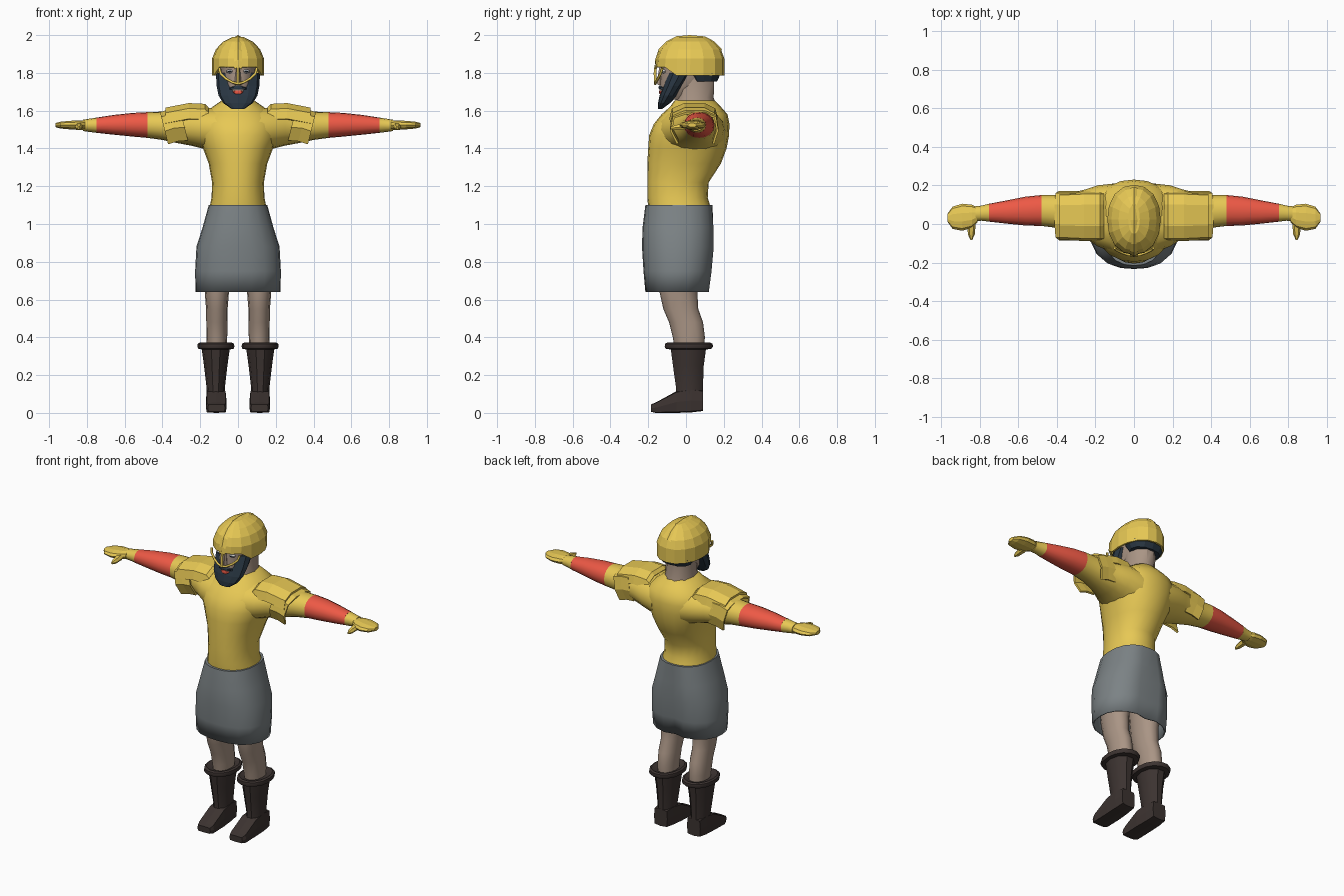
import bpy
from math import cos, sin, pi


def material(name, rgb):
    m = bpy.data.materials.new(name)
    m.diffuse_color = (*rgb, 1)
    return m


YELLOW = material("yellow", (0.80, 0.58, 0.09))
RED = material("red", (0.85, 0.10, 0.06))
SKIN = material("skin", (0.40, 0.30, 0.235))
DARK = material("dark_brown", (0.045, 0.033, 0.030))
NAVY = material("navy", (0.022, 0.037, 0.055))
GREY = material("slate", (0.20, 0.225, 0.235))
WHITE = material("white", (0.75, 0.75, 0.75))


def finish(ob, mat, smooth=True, mirror=False, thick=0):
    ob.data.materials.append(mat)
    if mirror:
        ob.modifiers.new("mirror", 'MIRROR').use_mirror_merge = False
    if thick:
        s = ob.modifiers.new("thickness", 'SOLIDIFY')
        s.thickness, s.offset = thick, -1
    if smooth:
        bpy.ops.object.select_all(action='DESELECT')
        bpy.context.view_layer.objects.active = ob
        ob.select_set(True)
        bpy.ops.object.shade_smooth_by_angle(angle=0.7)
    return ob


def mesh(name, verts, faces):
    me = bpy.data.meshes.new(name)
    me.from_pydata(verts, [], faces)
    import bmesh
    bm = bmesh.new()
    bm.from_mesh(me)
    bmesh.ops.recalc_face_normals(bm, faces=bm.faces)
    bm.to_mesh(me)
    bm.free()
    ob = bpy.data.objects.new(name, me)
    bpy.context.collection.objects.link(ob)
    return ob


def loft(name, mat, axis, rings, n=16, power=2.2, caps=(True, True), tweak=None, **kw):
    """Rings are (position, u_min, u_max, v_min, v_max) across the given axis."""
    verts = []
    for p, u0, u1, v0, v1 in rings:
        for i in range(n):
            a = 2 * pi * i / n
            c, s = cos(a), sin(a)
            r = (abs(c) ** power + abs(s) ** power) ** (-1 / power)
            u = (u0 + u1) / 2 + (u1 - u0) / 2 * c * r
            v = (v0 + v1) / 2 + (v1 - v0) / 2 * s * r
            co = {'x': (p, u, v), 'y': (u, p, v), 'z': (u, v, p)}[axis]
            verts.append(tweak(*co) if tweak else co)
    faces = [(k * n + i, k * n + (i + 1) % n, (k + 1) * n + (i + 1) % n, (k + 1) * n + i)
             for k in range(len(rings) - 1) for i in range(n)]
    if caps[0]:
        faces.append(tuple(range(n)))
    if caps[1]:
        faces.append(tuple(range(len(verts) - n, len(verts))))
    return finish(mesh(name, verts, faces), mat, **kw)


def upright(name, mat, rows, cx=0, **kw):
    """Vertical loft; rows are (z, half_width, y_min, y_max)."""
    return loft(name, mat, 'z', [(z, cx - w, cx + w, a, b) for z, w, a, b in rows], **kw)


def sheet(name, mat, rows, **kw):
    n = len(rows[0])
    faces = [(k * n + i, k * n + i + 1, (k + 1) * n + i + 1, (k + 1) * n + i)
             for k in range(len(rows) - 1) for i in range(n - 1)]
    return finish(mesh(name, [p for r in rows for p in r], faces), mat, **kw)


# Torso
upright("tunic", YELLOW, [
    (1.09, .15, -.20, .13), (1.14, .14, -.205, .115), (1.22, .137, -.205, .12),
    (1.32, .155, -.205, .185), (1.40, .185, -.20, .215), (1.47, .21, -.195, .228),
    (1.53, .215, -.17, .23), (1.58, .19, -.13, .22), (1.62, .135, -.085, .185),
    (1.655, .085, -.06, .15)], n=20)


# Skirt with a shallow crease down the middle of the back
def crease(x, y, z):
    return (x, y - .02 if y > 0 and abs(x) < .02 and z < 1.05 else y, z)


upright("skirt", GREY, [
    (.64, .225, -.215, .125), (.75, .227, -.225, .14), (.88, .22, -.233, .152),
    (.98, .188, -.23, .15), (1.10, .155, -.215, .14)],
    n=20, power=2.4, caps=(False, True), tweak=crease, thick=.008)

# Legs
upright("leg", SKIN, [
    (.34, .052, -.06, .095), (.40, .055, -.07, .10), (.48, .056, -.09, .09),
    (.55, .057, -.12, .065), (.64, .064, -.14, .06), (.85, .085, -.15, .08)],
    cx=.112, n=12, mirror=True)

# Boots
upright("boot_shaft", DARK, [
    (.08, .05, -.06, .092), (.13, .048, -.055, .092), (.25, .062, -.072, .097),
    (.345, .075, -.085, .11)], cx=.118, n=10, mirror=True)
upright("boot_cuff", DARK, [
    (.335, .07, -.08, .105), (.34, .094, -.11, .138), (.352, .098, -.115, .145),
    (.366, .096, -.113, .143), (.372, .085, -.10, .13), (.36, .056, -.07, .10)],
    cx=.117, n=14, mirror=True)
loft("boot_foot", DARK, 'y', [
    (-.185, .068, .16, .006, .045), (-.16, .06, .17, 0, .055), (-.05, .06, .17, 0, .115),
    (.03, .065, .17, .003, .128), (.09, .07, .165, .01, .12)],
    n=8, power=7, mirror=True, smooth=False)

# Arms: shirt sleeve, red forearm, glove cuff, mitten
loft("sleeve", YELLOW, 'x', [
    (.10, -.15, .21, 1.37, 1.615), (.19, -.115, .20, 1.40, 1.612),
    (.25, -.075, .18, 1.415, 1.607), (.33, -.04, .16, 1.43, 1.60),
    (.40, -.02, .15, 1.445, 1.595), (.48, -.01, .15, 1.456, 1.592)], mirror=True)
loft("forearm", RED, 'x', [
    (.48, -.01, .15, 1.456, 1.592), (.56, -.008, .142, 1.463, 1.588),
    (.66, .002, .122, 1.473, 1.577), (.75, .012, .105, 1.483, 1.563)], mirror=True)
loft("glove_cuff", YELLOW, 'x', [
    (.75, .012, .105, 1.483, 1.563), (.79, .017, .095, 1.488, 1.557),
    (.82, .015, .092, 1.492, 1.552)], n=12, mirror=True)
loft("hand", YELLOW, 'x', [
    (.81, .01, .085, 1.497, 1.548), (.84, -.02, .10, 1.497, 1.55),
    (.89, -.035, .105, 1.50, 1.547), (.94, -.025, .09, 1.505, 1.542),
    (.965, .01, .055, 1.512, 1.535)], n=10, mirror=True, smooth=False)
loft("thumb", YELLOW, 'y', [
    (-.082, .838, .848, 1.50, 1.515), (-.055, .825, .86, 1.495, 1.525),
    (.0, .82, .865, 1.497, 1.537)], n=6, mirror=True, smooth=False)

# Shoulder plates folded over the sleeve
top = [(-.088, 1.545), (-.075, 1.60), (-.01, 1.628), (.10, 1.628), (.155, 1.60), (.168, 1.55)]
sheet("shoulder_plate", YELLOW, [
    [(x, .04 + (y - .04) * k, z + dz) for y, z in top]
    for x, k, dz in ((.155, 1, -.01), (.175, 1, .008), (.26, 1, .012), (.385, .95, -.012))],
    mirror=True, thick=.015, smooth=False)
low = [(-.05, 1.43), (-.085, 1.50), (-.07, 1.575), (0, 1.60), (.10, 1.60), (.16, 1.575),
       (.172, 1.50), (.15, 1.43)]
sheet("arm_plate", YELLOW, [
    [(x + (z - 1.53) * .25, y, z + dz) for y, z in low]
    for x, dz in ((.29, .012), (.345, .008), (.395, -.008))],
    mirror=True, thick=.012, smooth=False)

# Neck, head and facial hair
upright("neck", SKIN, [(1.60, .10, -.08, .17), (1.67, .082, -.055, .15),
                       (1.80, .085, -.06, .155)], n=10)
upright("face", SKIN, [
    (1.66, .04, -.125, .02), (1.69, .062, -.138, .05), (1.73, .078, -.138, .10),
    (1.78, .09, -.135, .15), (1.86, .10, -.135, .16)], n=14)
loft("nose", SKIN, 'z', [(1.735, -.02, .02, -.150, -.12), (1.75, -.018, .018, -.158, -.12),
                         (1.83, -.009, .009, -.142, -.12)], n=6)
loft("lips", RED, 'z', [(1.688, -.018, .018, -.141, -.12), (1.698, -.028, .028, -.144, -.12),
                        (1.708, -.018, .018, -.141, -.12)], n=8)
upright("beard", NAVY, [
    (1.61, .035, -.148, -.125), (1.64, .078, -.148, -.085), (1.68, .103, -.14, -.045),
    (1.73, .113, -.122, -.01), (1.80, .117, -.10, .04)], n=12, smooth=False)
upright("moustache", NAVY, [(1.712, .05, -.143, -.09), (1.722, .045, -.147, -.09),
                            (1.733, .018, -.144, -.09)], n=10)
upright("back_hair", NAVY, [(1.755, .10, .03, .165), (1.80, .122, .0, .185)], n=12, smooth=False)

# Eyes
for name, mat, r, y in (("eye", WHITE, .015, -.119), ("pupil", NAVY, .007, -.131)):
    bpy.ops.mesh.primitive_uv_sphere_add(segments=10, ring_count=6, radius=r)
    eye = bpy.context.object
    eye.name = name
    for v in eye.data.vertices:
        v.co.x, v.co.y, v.co.z = v.co.x * 1.3 + .044, v.co.y + y, v.co.z * .7 + 1.808
    finish(eye, mat, mirror=True)


# Helmet with a raised front opening
def opening(x, y, z):
    return (x, y, z + .045 if y < -.09 and z < 1.8 else z)


upright("helmet", YELLOW, [
    (1.785, .137, -.160, .203), (1.875, .138, -.157, .203), (1.925, .117, -.138, .185),
    (1.965, .08, -.10, .145), (1.99, .03, -.05, .10)],
    n=16, caps=(False, True), tweak=opening, thick=.012, smooth=False)
ridge = [(-.166, 1.83), (-.163, 1.87), (-.145, 1.925), (-.105, 1.967), (-.05, 1.994), (.02, 2.0),
         (.10, 1.993), (.15, 1.967), (.19, 1.927)]
sheet("helmet_ridge", YELLOW, [[(x, y + (0 if x == 0 else .02 * (.02 - y)),
                                 z - (0 if x == 0 else .012)) for y, z in ridge]
                               for x in (-.022, 0, .022)], smooth=False)


# Eye guard frames and nose bar
def bar(name, pts, r=.007):
    cu = bpy.data.curves.new(name, 'CURVE')
    cu.dimensions, cu.bevel_depth, cu.bevel_resolution, cu.use_fill_caps = '3D', r, 1, True
    sp = cu.splines.new('POLY')
    sp.points.add(len(pts) - 1)
    for p, co in zip(sp.points, pts):
        p.co = (*co, 1)
    ob = bpy.data.objects.new(name, cu)
    bpy.context.collection.objects.link(ob)
    cu.materials.append(YELLOW)


for s in (-1, 1):
    bar("eye_guard", [(s * .10, -.125, 1.825), (s * .092, -.135, 1.795), (s * .065, -.148, 1.77),
                      (s * .03, -.160, 1.75), (0, -.163, 1.742)])
bar("nose_guard", [(0, -.160, 1.84), (0, -.164, 1.80), (0, -.163, 1.742)], .008)
